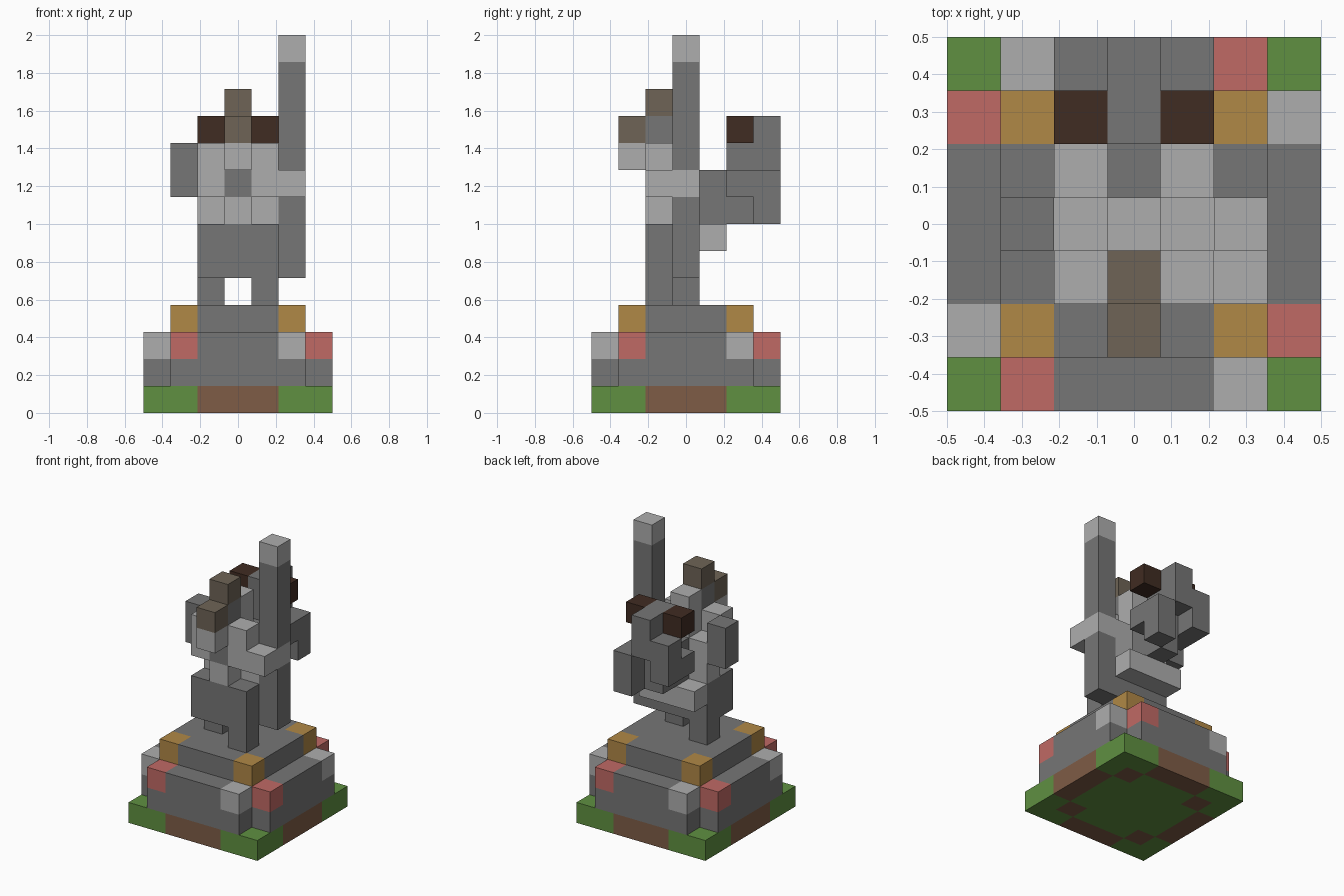
import bpy, bmesh
from mathutils import Vector

U = 1 / 7  # block size; the model is a 7 x 7 x 14 block grid

cube = bpy.data.objects.get("Cube")
if cube:
    bpy.data.objects.remove(cube, do_unlink=True)

COLOURS = {
    "dark_stone": (0.18, 0.18, 0.18),
    "pale_stone": (0.42, 0.42, 0.42),
    "grass": (0.115, 0.28, 0.053),
    "flower_red": (0.527, 0.144, 0.13),
    "gold": (0.434, 0.246, 0.061),
    "soil": (0.209, 0.107, 0.061),
    "plume_tan": (0.156, 0.127, 0.093),
    "horn_brown": (0.051, 0.025, 0.016),
}
NAMES = list(COLOURS)
for name, rgb in COLOURS.items():
    mat = bpy.data.materials.new(name)
    mat.use_nodes = True
    mat.diffuse_color = (*rgb, 1)
    mat.node_tree.nodes["Principled BSDF"].inputs["Base Color"].default_value = (*rgb, 1)

parts = {}  # part name -> {cell: colour}


def fill(part, colour, lo, hi=None):
    """Fill a block range, both ends included; later fills repaint cells."""
    hi = hi or lo
    cells = parts.setdefault(part, {})
    for x in range(lo[0], hi[0] + 1):
        for y in range(lo[1], hi[1] + 1):
            for z in range(lo[2], hi[2] + 1):
                cells[x, y, z] = colour


# Ground slab: grass with soil at the edges and inner corners
fill("ground", "grass", (0, 0, 0), (6, 6, 0))
for e in (0, 6):
    fill("ground", "soil", (2, e, 0), (4, e, 0))
    fill("ground", "soil", (e, 2, 0), (e, 4, 0))
for x in (1, 5):
    for y in (1, 5):
        fill("ground", "soil", (x, y, 0))

# Lower plinth: a cross of two boxes with coloured corner blocks
fill("lower_plinth", "dark_stone", (0, 1, 1), (6, 5, 2))
fill("lower_plinth", "dark_stone", (1, 0, 1), (5, 6, 2))
for x, y in ((1, 0), (5, 6), (6, 1), (0, 5)):
    fill("lower_plinth", "flower_red", (x, y, 2))
for x, y in ((5, 0), (1, 6), (0, 1), (6, 5)):
    fill("lower_plinth", "pale_stone", (x, y, 2))

# Upper plinth with gold corners
fill("upper_plinth", "dark_stone", (1, 1, 3), (5, 5, 3))
for x in (1, 5):
    for y in (1, 5):
        fill("upper_plinth", "gold", (x, y, 3))

# Figure: striding legs, skirt, belt, torso
fill("left_leg", "dark_stone", (4, 2, 4))
fill("right_leg", "dark_stone", (2, 3, 4))
fill("skirt", "dark_stone", (2, 2, 5), (4, 3, 6))
fill("back_belt", "pale_stone", (2, 4, 6), (4, 4, 6))
fill("torso", "pale_stone", (2, 3, 7), (4, 3, 8))
fill("torso", "pale_stone", (3, 2, 7))
fill("right_arm", "dark_stone", (1, 3, 8), (1, 3, 9))

# Head with visor, chin gap and crest
fill("head", "pale_stone", (2, 2, 8), (4, 2, 9))
fill("head", "dark_stone", (3, 2, 8))
fill("head", "pale_stone", (3, 3, 9), (3, 3, 10))
fill("head", "pale_stone", (3, 1, 9))
fill("head", "dark_stone", (3, 2, 10))
fill("crest", "plume_tan", (3, 1, 10))
fill("crest", "plume_tan", (3, 2, 11))

# Upright sword with pale guard and tip
fill("sword", "dark_stone", (5, 3, 5), (5, 3, 12))
fill("sword", "pale_stone", (5, 2, 8), (5, 3, 8))
fill("sword", "pale_stone", (5, 3, 13))

# Horned creature on the back
fill("creature_body", "dark_stone", (3, 4, 7), (3, 5, 8))
fill("creature_head", "dark_stone", (3, 5, 9), (3, 6, 10))
fill("creature_left_limb", "dark_stone", (4, 5, 8))
fill("creature_left_limb", "dark_stone", (4, 6, 7), (4, 6, 8))
fill("creature_right_limb", "dark_stone", (2, 5, 8))
fill("creature_right_limb", "dark_stone", (2, 6, 8), (2, 6, 9))
fill("left_horn", "horn_brown", (4, 5, 10))
fill("right_horn", "horn_brown", (2, 5, 10))

occupied = {cell for cells in parts.values() for cell in cells}


def build(name, cells):
    """Skin the outward block faces of one part and merge flat areas."""
    bm = bmesh.new()
    used = sorted(set(cells.values()), key=NAMES.index)
    for cell, colour in cells.items():
        centre = Vector(cell) + Vector((0.5, 0.5, 0.5))
        for axis in range(3):
            for sign in (-1, 1):
                n = Vector((0, 0, 0))
                n[axis] = sign
                if tuple(int(c) for c in Vector(cell) + n) in occupied:
                    continue
                a = Vector((0, 0, 0))
                a[(axis + 1) % 3] = 0.5
                b = n.cross(a)
                mid = centre + n / 2
                quad = (mid - a - b, mid + a - b, mid + a + b, mid - a + b)
                face = bm.faces.new([bm.verts.new(p) for p in quad])
                face.material_index = used.index(colour)
    bmesh.ops.remove_doubles(bm, verts=bm.verts, dist=0.001)
    bmesh.ops.dissolve_limit(bm, angle_limit=0.01, verts=bm.verts,
                             edges=bm.edges, delimit={"MATERIAL"})
    for v in bm.verts:
        v.co = (v.co - Vector((3.5, 3.5, 0))) * U
    mesh = bpy.data.meshes.new(name)
    bm.to_mesh(mesh)
    bm.free()
    for colour in used:
        mesh.materials.append(bpy.data.materials[colour])
    bpy.context.collection.objects.link(bpy.data.objects.new(name, mesh))


for name, cells in parts.items():
    build(name, cells)
